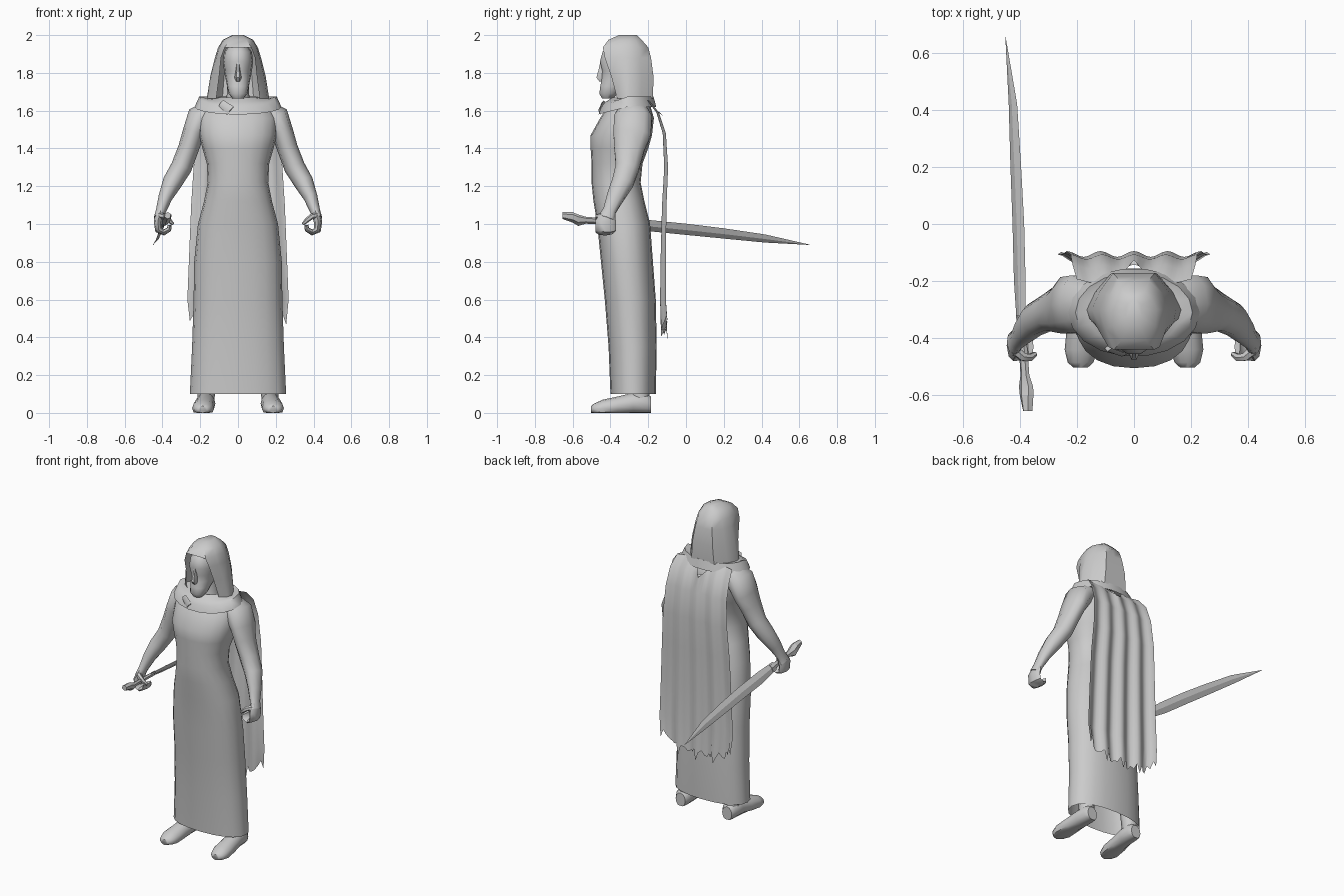
import bpy, math
from mathutils import Vector

if "Cube" in bpy.data.objects:
    bpy.data.objects.remove(bpy.data.objects["Cube"], do_unlink=True)

X, Y, Z = Vector((1, 0, 0)), Vector((0, 1, 0)), Vector((0, 0, 1))

grey = bpy.data.materials.new("plain grey")
grey.use_nodes = True
grey.diffuse_color = (0.6, 0.6, 0.6, 1)
grey.node_tree.nodes["Principled BSDF"].inputs["Base Color"].default_value = grey.diffuse_color


def add_mesh(name, points, faces, angle=50):
    mesh = bpy.data.meshes.new(name)
    mesh.from_pydata([tuple(p) for p in points], [], faces)
    mesh.materials.append(grey)
    obj = bpy.data.objects.new(name, mesh)
    bpy.context.collection.objects.link(obj)
    bpy.ops.object.select_all(action="DESELECT")
    obj.select_set(True)
    bpy.context.view_layer.objects.active = obj
    bpy.ops.object.mode_set(mode="EDIT")
    bpy.ops.mesh.select_all(action="SELECT")
    bpy.ops.mesh.normals_make_consistent(inside=False)
    bpy.ops.object.mode_set(mode="OBJECT")
    bpy.ops.object.shade_smooth_by_angle(angle=math.radians(angle))
    return obj


def strip(rows, count, closed=True):
    """Quads joining consecutive rows of points."""
    last = count if closed else count - 1
    return [(r * count + i, r * count + (i + 1) % count,
             (r + 1) * count + (i + 1) % count, (r + 1) * count + i)
            for r in range(rows - 1) for i in range(last)]


def tube(name, rings, ref, sides=8, normal=None, caps=True, side=1, floor=False, power=1.0, angle=50):
    """Loft through rings of (x, y, z, half size across ref, half size along ref)."""
    centres = [Vector((side * r[0], r[1], r[2])) for r in rings]
    points = []
    for k, ring in enumerate(rings):
        t = normal or (centres[min(k + 1, len(rings) - 1)] - centres[max(k - 1, 0)]).normalized()
        u = t.cross(ref).normalized()
        v = u.cross(t).normalized()
        for i in range(sides):
            a = math.tau * i / sides
            c, s = math.cos(a), math.sin(a)
            c, s = (math.copysign(abs(w) ** power, w) for w in (c, s))
            p = centres[k] + u * c * ring[3] + v * s * ring[4]
            if floor:
                p.z = max(p.z, 0)
            points.append(p)
    faces = strip(len(rings), sides)
    if caps:
        n = len(points)
        faces += [tuple(range(sides)), tuple(range(n - sides, n))]
    return add_mesh(name, points, faces, angle)


def upright(name, rows, **options):
    """Loft through level rings of (z, half width, front y, back y)."""
    rings = [(0, (f + b) / 2, z, w, (b - f) / 2) for z, w, f, b in rows]
    return tube(name, rings, Y, normal=Z, **options)


# Robe: open hem, narrow waist, broad chest
upright("robe", [
    (.1, .255, -.4, -.16), (.35, .243, -.41, -.155), (.6, .235, -.43, -.16),
    (.8, .232, -.45, -.175), (1, .212, -.47, -.19), (1.12, .18, -.49, -.22),
    (1.22, .16, -.5, -.24), (1.32, .165, -.5, -.23), (1.4, .188, -.505, -.2),
    (1.47, .205, -.505, -.18), (1.56, .21, -.455, -.17), (1.63, .17, -.41, -.19),
    (1.66, .09, -.37, -.24)], sides=20, caps=False, power=.88)

# Neck and head
upright("neck", [(1.58, .09, -.39, -.22), (1.66, .06, -.365, -.24), (1.76, .058, -.37, -.24)], sides=10)
upright("head", [
    (1.665, .03, -.445, -.385), (1.69, .05, -.46, -.36), (1.73, .058, -.455, -.32),
    (1.77, .066, -.448, -.24), (1.81, .074, -.445, -.2), (1.86, .08, -.458, -.2),
    (1.91, .074, -.445, -.2), (1.95, .045, -.41, -.23)], sides=14, power=.85)
upright("nose", [
    (1.755, .012, -.462, -.42), (1.775, .019, -.478, -.42),
    (1.81, .012, -.468, -.42), (1.86, .01, -.455, -.42)], sides=6)

# Hood: each row gives z, front edge x and y, side x, back y
hood_rows = [
    (1.665, .115, -.365, .165, -.175), (1.78, .1, -.395, .147, -.172),
    (1.88, .09, -.43, .122, -.185), (1.935, .07, -.44, .105, -.2),
    (1.975, .045, -.41, .08, -.235), (2, .02, -.355, .03, -.26)]
points = []
for z, fx, fy, sx, by in hood_rows:
    mid = -.3
    half = [(fx, fy), (sx * .94, (fy + mid) / 2), (sx, mid), (sx * .82, (mid + by) / 2), (sx * .5, by)]
    row = half + [(0, by)] + [(-x, y) for x, y in reversed(half)]
    points += [(x, y, z) for x, y in row]
count = len(points) // len(hood_rows)
faces = strip(len(hood_rows), count, closed=False)
for r in range(3, len(hood_rows) - 1):
    faces.append(((r + 1) * count - 1, r * count, (r + 1) * count, (r + 2) * count - 1))
faces.append(tuple(range(len(points) - count, len(points))))
add_mesh("hood", points, faces)

# Collar: z dips towards the front
collar_rows = [(1.67, 0, .1, .08), (1.665, .02, .165, .12), (1.675, .055, .205, .14), (1.62, .04, .23, .155)]
sides = 18
points = []
for z, dip, rx, ry in collar_rows:
    for i in range(sides):
        a = math.tau * i / sides
        front = max(0, -math.sin(a))
        points.append((rx * math.cos(a), -.31 + ry * math.sin(a), z - dip * front))
add_mesh("collar", points, strip(len(collar_rows), sides))
tube("collar_clasp", [(-.09, -.435, 1.64, .02, .012), (-.04, -.455, 1.6, .028, .01)], Y, sides=4)

# Cape: folded sheet with notched neckline and ragged hem, rows of (y, z, half width)
cape_rows = [
    (-.2, 1.655, .2), (-.15, 1.59, .215), (-.115, 1.48, .222), (-.105, 1.3, .235),
    (-.115, 1.1, .248), (-.12, .85, .258), (-.122, .6, .268), (-.115, .43, .255)]
columns = 33
points = []
for r, (y, z, w) in enumerate(cape_rows):
    depth = r / (len(cape_rows) - 1)
    for i in range(columns):
        s = 2 * i / (columns - 1) - 1
        fold = (.005 + .012 * depth) * math.cos(s * math.pi * 4)
        px, py, pz = s * w, y + fold, z
        if r == 0:
            notch = max(0, 1 - abs(s) / .35)
            pz -= .08 * notch
            py += .07 * notch
        if r == len(cape_rows) - 1:
            pz += .09 * s ** 4 - .035 * (i % 4 == 0) + .02 * math.sin(i * 2.3)
        points.append((px, py, pz))
add_mesh("cape", points, strip(len(cape_rows), columns, closed=False))

for label, side in (("left", 1), ("right", -1)):
    # Arm from shoulder to wrist
    tube(label + "_arm", [
        (.14, -.28, 1.6, .06, .08), (.2, -.28, 1.56, .075, .105), (.237, -.285, 1.48, .058, .105),
        (.262, -.3, 1.4, .055, .085), (.3, -.31, 1.3, .056, .066), (.348, -.335, 1.22, .052, .06),
        (.385, -.375, 1.14, .037, .048), (.408, -.405, 1.07, .027, .036),
        (.422, -.42, 1.03, .024, .045)], Y, sides=10, side=side)
    # Hand with curled fingers and thumb
    tube(label + "_hand", [
        (.412, -.41, 1.06, .024, .038), (.424, -.425, 1.01, .022, .055), (.42, -.425, .968, .02, .055),
        (.392, -.428, .955, .016, .05), (.365, -.43, .972, .014, .046), (.362, -.43, .995, .01, .04)],
        Y, sides=8, side=side)
    tube(label + "_thumb", [
        (.418, -.44, 1.045, .016, .018), (.39, -.466, 1.04, .015, .016),
        (.365, -.468, 1.02, .013, .014), (.345, -.455, 1, .008, .009)], Y, sides=6, side=side)
    # Foot and ankle
    tube(label + "_foot", [
        (.17, -.185, .04, .035, .045), (.17, -.21, .05, .05, .055), (.172, -.28, .05, .052, .056),
        (.18, -.36, .035, .055, .052), (.185, -.44, .025, .058, .045), (.187, -.485, .02, .045, .03),
        (.187, -.503, .018, .025, .018)], Z, normal=Y, sides=12, side=side, floor=True)
    tube(label + "_leg", [(.17, -.24, .06, .045, .05), (.165, -.25, .2, .05, .05),
                          (.14, -.27, .5, .07, .07)], Y, sides=8, side=side)

# Sword: flat tapering blade, guard and grip held in the right hand
tilt = Vector((.55, 0, .8))
tube("sword_blade", [
    (-.395, -.36, 1.01, .008, .026), (-.4, -.2, .992, .007, .036), (-.405, 0, .972, .007, .036),
    (-.414, .2, .95, .006, .033), (-.424, .42, .923, .005, .026), (-.45, .655, .89, .001, .001)],
    tilt, sides=4, normal=Y, angle=20)
tube("sword_grip", [
    (-.372, -.655, 1.045, .018, .018), (-.376, -.6, 1.035, .022, .03), (-.378, -.57, 1.02, .02, .034),
    (-.382, -.53, 1.02, .014, .02), (-.392, -.38, 1.01, .013, .018), (-.396, -.32, 1.005, .012, .026)],
    tilt, sides=6, normal=Y, angle=20)
